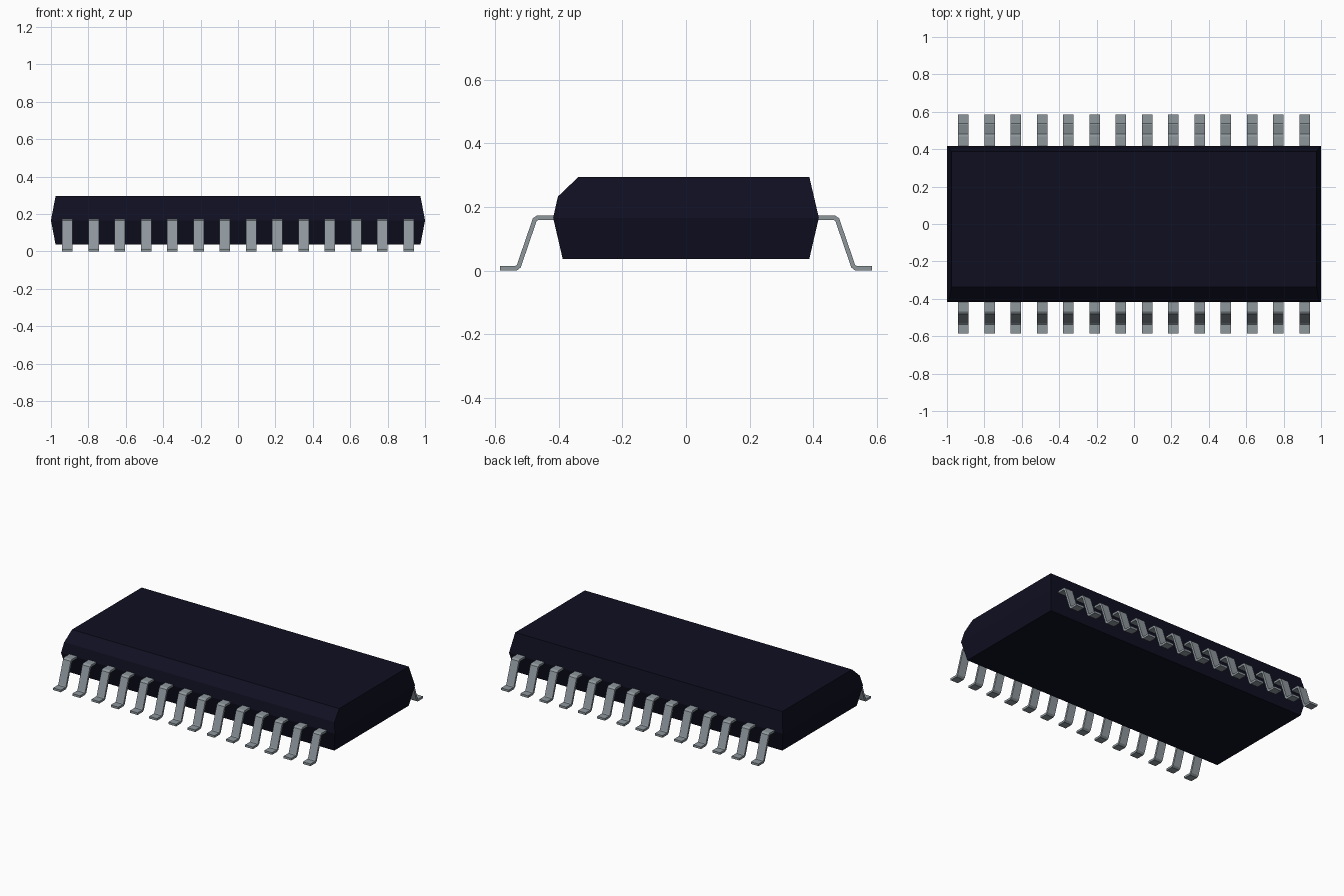
import bpy
import bmesh
from mathutils import Vector

cube = bpy.data.objects.get("Cube")
if cube:
    bpy.data.objects.remove(cube, do_unlink=True)


def material(name, rgb, roughness):
    mat = bpy.data.materials.new(name)
    mat.use_nodes = True
    mat.diffuse_color = (*rgb, 1)
    bsdf = mat.node_tree.nodes["Principled BSDF"]
    bsdf.inputs["Base Color"].default_value = (*rgb, 1)
    bsdf.inputs["Roughness"].default_value = roughness
    return mat


def finish(bm, name, mat):
    bmesh.ops.recalc_face_normals(bm, faces=bm.faces)
    mesh = bpy.data.meshes.new(name)
    bm.to_mesh(mesh)
    bm.free()
    mesh.materials.append(mat)
    obj = bpy.data.objects.new(name, mesh)
    bpy.context.collection.objects.link(obj)
    return obj


black = material("dark navy plastic", (0.0048, 0.0048, 0.0155), 0.6)
metal = material("grey metal", (0.27, 0.31, 0.335), 0.5)

# Package body: (y, z) section with a chamfered front edge, ends tapering from the parting line
MID_Z = 0.166
section = [(-0.418, MID_Z), (-0.403, 0.233), (-0.338, 0.295), (0.388, 0.295),
           (0.418, MID_Z), (0.388, 0.037), (-0.388, 0.037)]
bm = bmesh.new()
rings = []
for side in (-1, 1):
    ring = [bm.verts.new((side * (1 - 0.19 * abs(z - MID_Z)), y, z)) for y, z in section]
    bm.faces.new(ring[:5])               # upper half of the end
    bm.faces.new(ring[4:] + ring[:1])    # lower half of the end
    rings.append(ring)
for i in range(len(section)):
    j = (i + 1) % len(section)
    bm.faces.new((rings[0][i], rings[0][j], rings[1][j], rings[1][i]))
finish(bm, "package_body", black)

# Gull-wing pin: thicken a (y, z) centreline, then extrude it sideways
PIN_COUNT, PITCH, WIDTH, THICK = 14, 0.1403, 0.056, 0.014
path = [Vector(p) for p in ((-0.405, 0.166), (-0.467, 0.166), (-0.476, 0.160),
                            (-0.526, 0.014), (-0.535, 0.007), (-0.586, 0.007))]
upper, lower = [], []
for i, p in enumerate(path):
    before = (p - path[max(i - 1, 0)]).normalized()
    after = (path[min(i + 1, len(path) - 1)] - p).normalized()
    along = (before + after).normalized()
    normal = Vector((along.y, -along.x))
    miter = max(abs(along.dot(before)), abs(along.dot(after)))
    upper.append(p + normal * THICK / 2 / miter)
    lower.append(p - normal * THICK / 2 / miter)

bm = bmesh.new()
x0 = -PITCH * (PIN_COUNT - 1) / 2 - WIDTH / 2
top = [bm.verts.new((x0, *p)) for p in upper]
bottom = [bm.verts.new((x0, *p)) for p in lower]
strip = [bm.faces.new((top[i], top[i + 1], bottom[i + 1], bottom[i]))
         for i in range(len(path) - 1)]
extruded = bmesh.ops.extrude_face_region(bm, geom=strip, use_keep_orig=True)
bmesh.ops.translate(bm, vec=(WIDTH, 0, 0),
                    verts=[v for v in extruded["geom"] if isinstance(v, bmesh.types.BMVert)])
pins = finish(bm, "pins", metal)

# Repeat along the package and mirror to the back
array = pins.modifiers.new("row", "ARRAY")
array.count = PIN_COUNT
array.use_relative_offset = False
array.use_constant_offset = True
array.constant_offset_displace = (PITCH, 0, 0)
mirror = pins.modifiers.new("both sides", "MIRROR")
mirror.use_axis = (False, True, False)
mirror.use_mirror_merge = False
